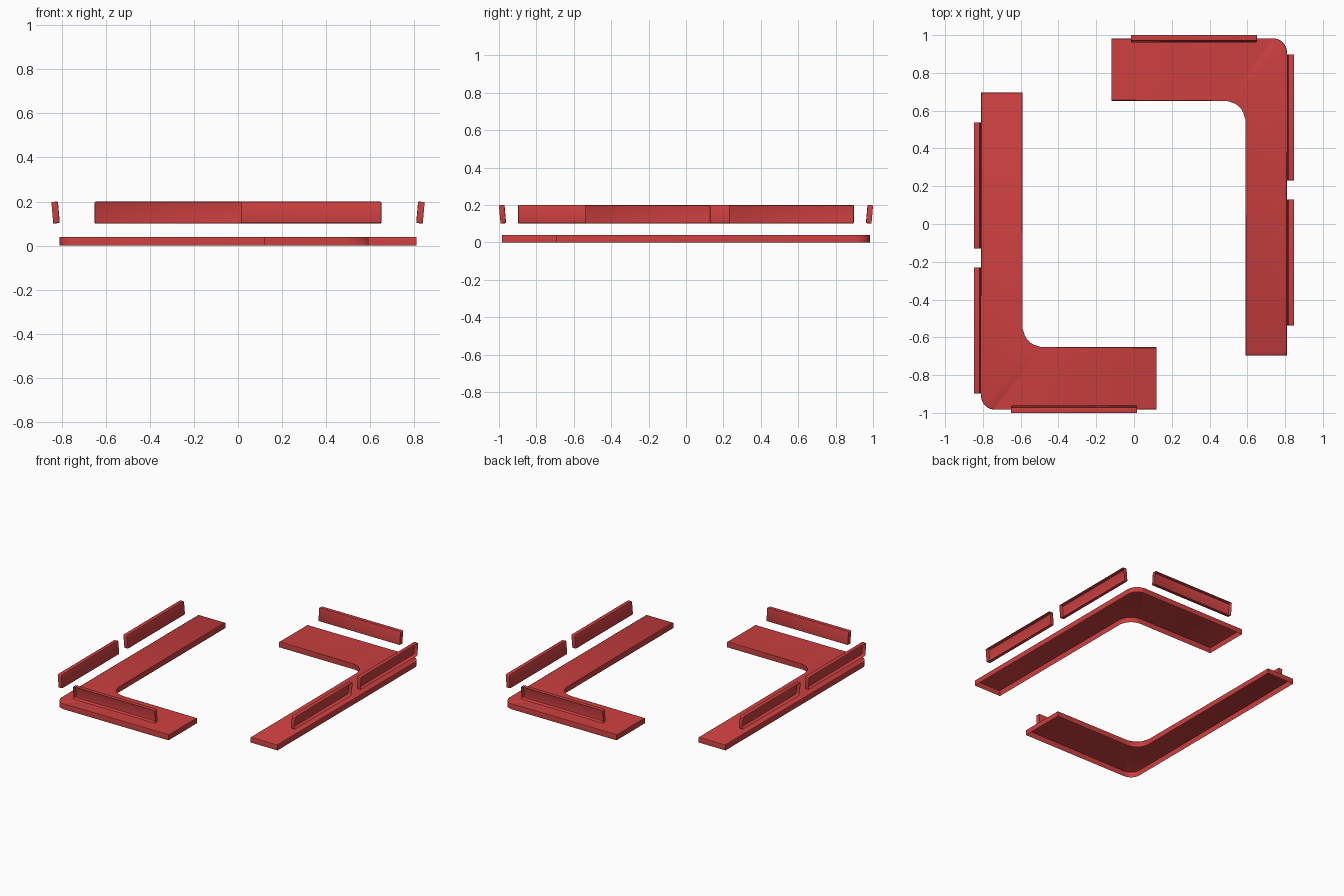
import bpy, bmesh
from math import radians, sin, cos, pi
from mathutils import Vector, Matrix

if "Cube" in bpy.data.objects:
    bpy.data.objects.remove(bpy.data.objects["Cube"])

red = bpy.data.materials.new("red")
red.diffuse_color = (0.6, 0.05, 0.05, 1)
red.use_nodes = True
red.node_tree.nodes["Principled BSDF"].inputs["Base Color"].default_value = red.diffuse_color


def rounded(corners, steps=6):
    """Round each (x, y, radius) corner of a right-angled outline."""
    pts = []
    for i, (x, y, r) in enumerate(corners):
        p = Vector((x, y))
        if r == 0:
            pts.append(p)
            continue
        a = (Vector(corners[i - 1][:2]) - p).normalized()
        b = (Vector(corners[(i + 1) % len(corners)][:2]) - p).normalized()
        for k in range(steps + 1):
            t = pi / 2 * k / steps
            pts.append(p + a * r * (1 - sin(t)) + b * r * (1 - cos(t)))
    return pts


def shell(name, outline, depth, bevel, matrix):
    """Capped outline with walls, open at the back, soft cap edge."""
    bm = bmesh.new()
    low = [bm.verts.new((p.x, p.y, 0)) for p in outline]
    top = [bm.verts.new((p.x, p.y, depth)) for p in outline]
    n = len(outline)
    cap = bm.faces.new(top)
    for i in range(n):
        j = (i + 1) % n
        bm.faces.new((low[i], low[j], top[j], top[i]))
    bmesh.ops.bevel(bm, geom=list(cap.edges), offset=bevel, segments=2,
                    profile=0.5, affect='EDGES')
    bm.transform(matrix)
    mesh = bpy.data.meshes.new(name)
    bm.to_mesh(mesh)
    bm.free()
    mesh.materials.append(red)
    ob = bpy.data.objects.new(name, mesh)
    bpy.context.collection.objects.link(ob)
    bpy.ops.object.select_all(action='DESELECT')
    ob.select_set(True)
    bpy.context.view_layer.objects.active = ob
    bpy.ops.object.shade_smooth_by_angle(angle=radians(35))


def panel_matrix(center, outward):
    """Hollow side faces outward, upper edge leans outward."""
    d, up, tilt = Vector(outward), Vector((0, 0, 1)), radians(5)
    n = up * sin(tilt) - d * cos(tilt)
    v = up * cos(tilt) + d * sin(tilt)
    u = v.cross(n)
    m = Matrix((u, v, n)).transposed().to_4x4()
    m.translation = Vector(center) - n * 0.015
    return m


# Outlines, counter-clockwise
tray = rounded([(-0.12, 0.983, 0), (-0.12, 0.652, 0), (0.59, 0.652, 0.1),
                (0.59, -0.695, 0), (0.81, -0.695, 0), (0.81, 0.983, 0.075)], 8)
w, h, r = 0.334, 0.049, 0.006
strip = rounded([(-w, -h, r), (w, -h, r), (w, h, r), (-w, h, r)], 3)

# Each half is the other turned half way round
for side, angle in (("right", 0), ("left", pi)):
    turn = Matrix.Rotation(angle, 4, 'Z')
    shell(side + "_corner_tray", tray, 0.04, 0.004, turn)
    for label, center, outward in (
            ("end_panel", (0.317, 0.981, 0.15), (0, 1, 0)),
            ("side_panel_outer", (0.828, 0.564, 0.15), (1, 0, 0)),
            ("side_panel_inner", (0.828, -0.204, 0.15), (1, 0, 0))):
        shell(side + "_" + label, strip, 0.03, 0.004,
              turn @ panel_matrix(center, outward))
